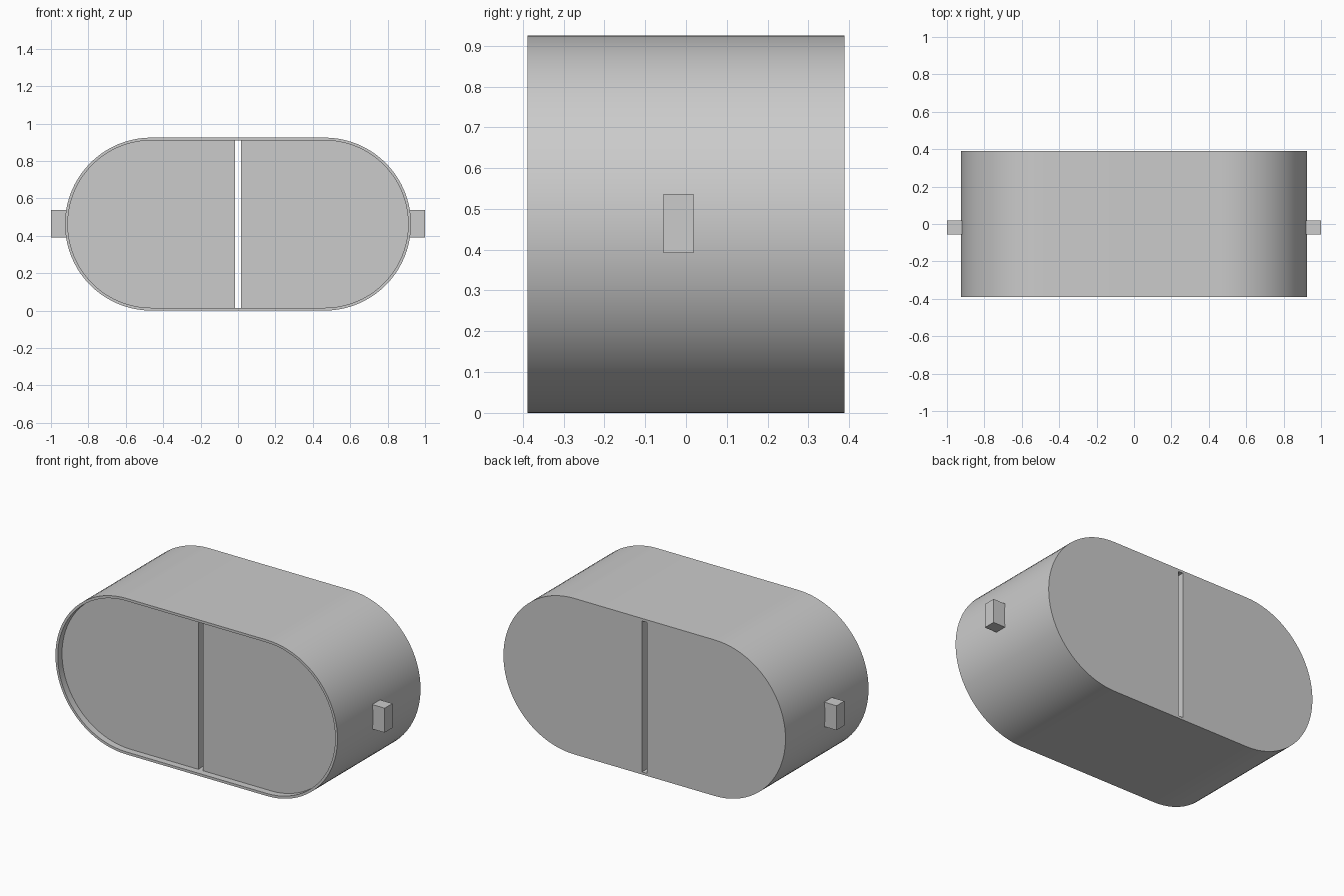
import bpy, bmesh
from math import sin, cos, pi, radians

if "Cube" in bpy.data.objects:
    bpy.data.objects.remove(bpy.data.objects["Cube"])

R = 0.4625       # end radius, also half the height
HALF = 0.4625    # half length of the straight section
WALL = 0.015
FRONT, BACK = -0.389, 0.389


def new_object(name, bm):
    bmesh.ops.recalc_face_normals(bm, faces=bm.faces)
    mesh = bpy.data.meshes.new(name)
    bm.to_mesh(mesh)
    bm.free()
    ob = bpy.data.objects.new(name, mesh)
    bpy.context.collection.objects.link(ob)
    return ob


def stadium(name, r, y0, y1, n=40):
    """Solid with a rounded-end outline, extruded along y."""
    bm = bmesh.new()
    pts = []
    for side, start in ((1, -pi / 2), (-1, pi / 2)):
        for i in range(n + 1):
            a = start + pi * i / n
            pts.append((side * HALF + r * cos(a), y0, R + r * sin(a)))
    face = bm.faces.new([bm.verts.new(p) for p in pts])
    out = bmesh.ops.extrude_face_region(bm, geom=[face])
    # keep the starting cap so the solid is closed
    verts = [v for v in out["geom"] if isinstance(v, bmesh.types.BMVert)]
    bmesh.ops.translate(bm, verts=verts, vec=(0, y1 - y0, 0))
    if not face.is_valid or any(e.is_boundary for e in bm.edges):
        bmesh.ops.holes_fill(bm, edges=[e for e in bm.edges if e.is_boundary], sides=0)
    return new_object(name, bm)


def box(name, lo, hi):
    bm = bmesh.new()
    bmesh.ops.create_cube(bm, size=1)
    for v in bm.verts:
        v.co = [(a + b) / 2 + c * (b - a) for a, b, c in zip(lo, hi, v.co)]
    return new_object(name, bm)


def cut(target, cutter):
    bpy.context.view_layer.objects.active = target
    mod = target.modifiers.new("cut", 'BOOLEAN')
    mod.operation, mod.solver, mod.object = 'DIFFERENCE', 'EXACT', cutter
    bpy.ops.object.modifier_apply(modifier=mod.name)
    bpy.data.objects.remove(cutter)


# Main body with a shallow front recess and a slot right through
body = stadium("body", R, FRONT, BACK)
cut(body, stadium("recess_cutter", R - WALL, FRONT - 0.1, FRONT + 0.04))
cut(body, box("slot_cutter", (-0.016, -0.6, WALL), (0.016, 0.6, 2 * R - WALL)))

bpy.ops.object.select_all(action='DESELECT')
body.select_set(True)
bpy.context.view_layer.objects.active = body
bpy.ops.object.shade_smooth_by_angle(angle=radians(30))

# Small lugs on both rounded ends
for side, name in ((1, "right_lug"), (-1, "left_lug")):
    x0, x1 = sorted((side * 0.905, side * 1.0))
    box(name, (x0, -0.055, 0.392), (x1, 0.018, 0.537))
